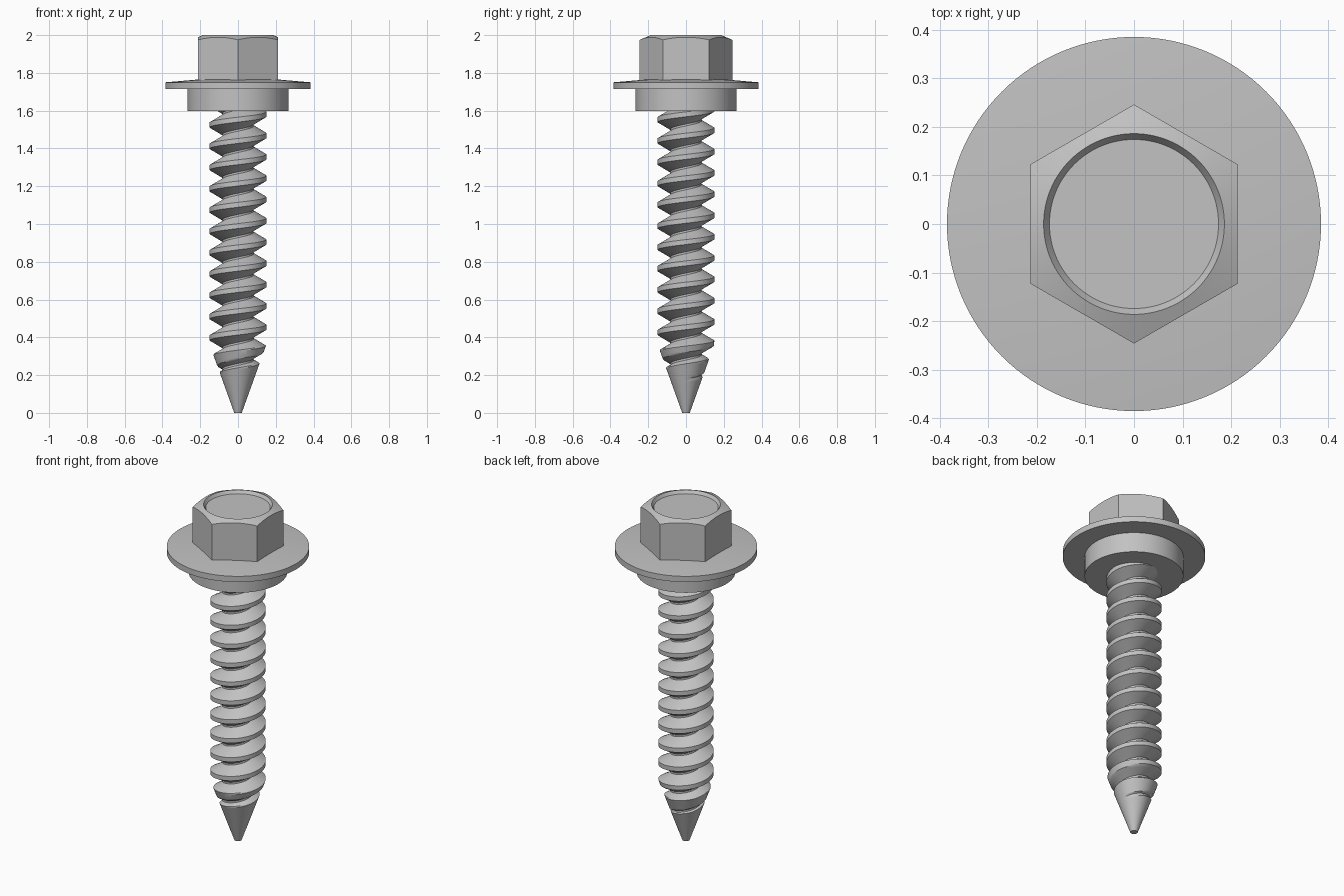
import bpy, bmesh
from math import sin, cos, pi, radians, degrees

cube = bpy.data.objects.get("Cube")
if cube:
    bpy.data.objects.remove(cube, do_unlink=True)

steel = bpy.data.materials.new("grey_steel")
steel.use_nodes = True
GREY = (0.54, 0.54, 0.54, 1)
steel.diffuse_color = GREY
steel.node_tree.nodes["Principled BSDF"].inputs["Base Color"].default_value = GREY


def finish(bm, name):
    """Clean the mesh, link it and shade it smooth with sharp edges."""
    bmesh.ops.remove_doubles(bm, verts=bm.verts, dist=1e-5)
    bmesh.ops.holes_fill(bm, edges=[e for e in bm.edges if e.is_boundary], sides=0)
    bmesh.ops.recalc_face_normals(bm, faces=bm.faces)
    mesh = bpy.data.meshes.new(name)
    bm.to_mesh(mesh)
    bm.free()
    mesh.materials.append(steel)
    obj = bpy.data.objects.new(name, mesh)
    bpy.context.collection.objects.link(obj)
    bpy.ops.object.select_all(action="DESELECT")
    obj.select_set(True)
    bpy.context.view_layer.objects.active = obj
    bpy.ops.object.shade_smooth_by_angle(angle=radians(25))
    return obj


def loft(name, rings, segments, closed=True):
    """Skin a surface over functions that give (radius, z) for an angle."""
    bm = bmesh.new()
    grid = []
    for ring in rings:
        row = []
        for i in range(segments + 1):
            a = 2 * pi * i / segments
            r, z = ring(a)
            row.append(bm.verts.new((r * cos(a), r * sin(a), z)))
        grid.append(row)
    for low, high in zip(grid, grid[1:]):
        for i in range(segments):
            bm.faces.new((low[i], low[i + 1], high[i + 1], high[i]))
    return finish(bm, name)


def circle(r, z):
    return lambda a: (r, z)


# Hex head: conical chamfer on the corners, shallow dished top
APOTHEM, TOP, DISH = 0.213, 2.0, 0.186


def hex_radius(a):
    return APOTHEM / cos(radians((degrees(a) + 30) % 60 - 30))


def chamfer_ring(a):
    r = hex_radius(a)
    return r, TOP - (r - DISH) * 0.42


loft("hex_head", [lambda a: (hex_radius(a), 1.74), chamfer_ring,
                  circle(DISH, TOP), circle(0.174, TOP - 0.018)], 144)

# Flange with a gently sloping top, and the collar under it
loft("flange", [circle(0.385, 1.716), circle(0.385, 1.75), circle(0.2, 1.766)], 128)
loft("collar", [circle(0.267, 1.597), circle(0.267, 1.72)], 128)

# Threaded shank: right-handed V groove, trimmed by the conical tip
PITCH, CREST, ROOT = 0.1127, 0.15, 0.083
CREST_HALF, ROOT_HALF = 0.013, 0.005
PHASE = 0.341
FLANK_STEPS = 6


def thread_profile():
    """One pitch as (height, radius), starting at the crest centre."""
    start, end = CREST_HALF, PITCH / 2 - ROOT_HALF
    up = [(start + (end - start) * t / FLANK_STEPS,
           CREST + (ROOT - CREST) * t / FLANK_STEPS) for t in range(FLANK_STEPS + 1)]
    down = [(PITCH - h, r) for h, r in reversed(up)]
    return up + down


def thread_ring(height, radius):
    def ring(a):
        z = min(max(height + PITCH * a / (2 * pi), 0), 1.64)
        return min(radius, 0.02 + 0.36 * z), z
    return ring


rings = [thread_ring(PHASE + k * PITCH + h, r)
         for k in range(-5, 12) for h, r in thread_profile()]
loft("threaded_shank", rings, 80)
